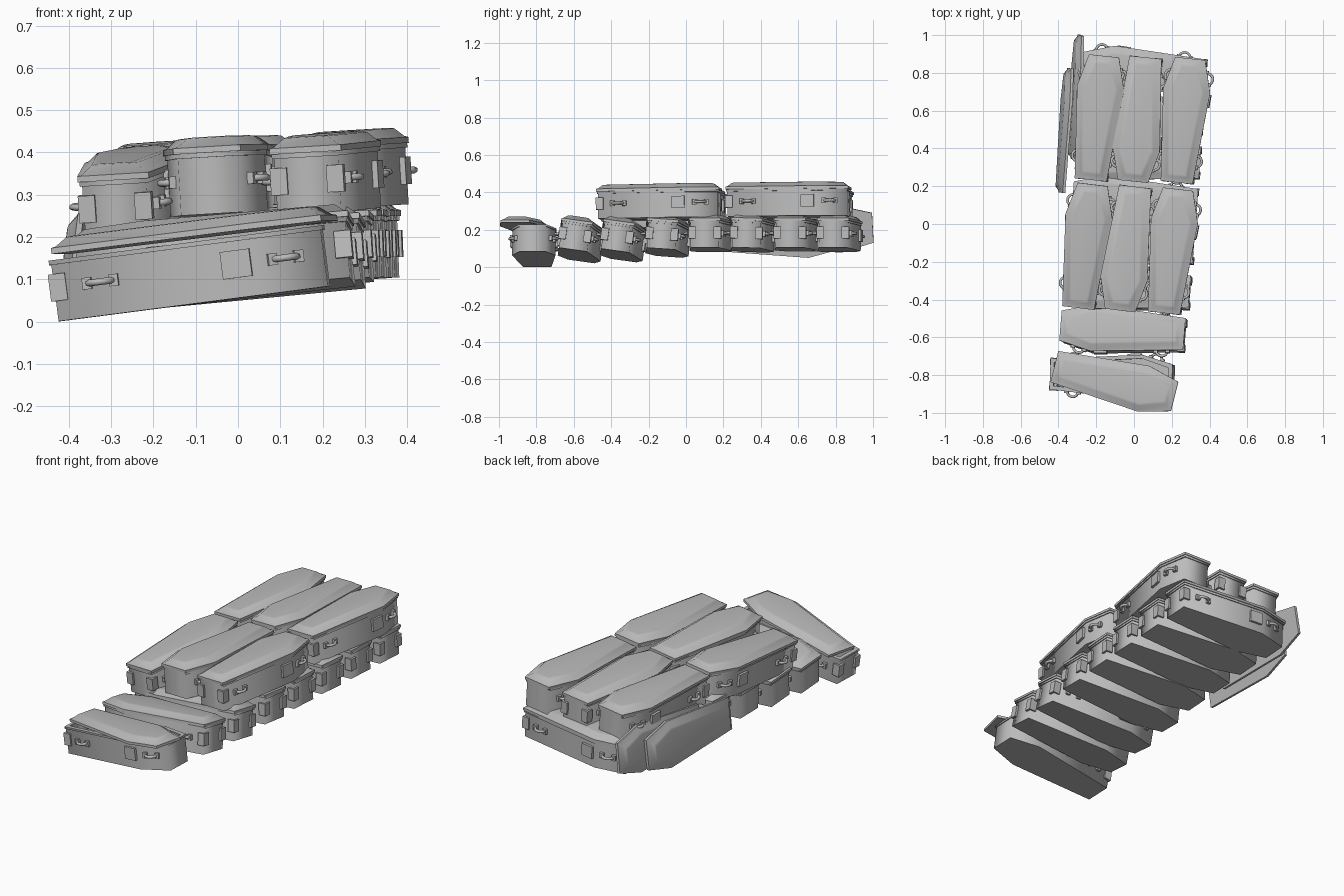
import bpy, bmesh, math
from mathutils import Vector, Matrix

cube = bpy.data.objects.get("Cube")
if cube:
    bpy.data.objects.remove(cube, do_unlink=True)

grey = bpy.data.materials.new("stone_grey")
grey.use_nodes = True
grey.diffuse_color = (0.5, 0.5, 0.5, 1)
grey.node_tree.nodes["Principled BSDF"].inputs["Base Color"].default_value = (0.5, 0.5, 0.5, 1)

LENGTH, SHOULDER = 0.66, 0.49
FOOT_W, SHOULDER_W, HEAD_W = 0.085, 0.125, 0.08
BODY_H = 0.145


def outline(d):
    """Six-sided coffin plan, foot at the origin and head along +x, inset by d."""
    half = [(d, FOOT_W - d), (SHOULDER, SHOULDER_W - d), (LENGTH - d, HEAD_W - d)]
    return [(x, -y) for x, y in half] + [(x, y) for x, y in reversed(half)]


def loft(bm, rings):
    """Join inset outlines (inset, z) into one closed skin."""
    loops = [[bm.verts.new((x, y, z)) for x, y in outline(d)] for d, z in rings]
    for a, b in zip(loops, loops[1:]):
        for i in range(len(a)):
            j = (i + 1) % len(a)
            bm.faces.new((a[i], a[j], b[j], b[i]))
    bm.faces.new(loops[0][::-1])
    bm.faces.new(loops[-1])


def block(bm, matrix, size):
    bmesh.ops.create_cube(bm, size=1, matrix=matrix @ Matrix.Diagonal((*size, 1)))


def handle(bm, matrix):
    """Two mounts and a half ring standing out along local -y."""
    for sx in (-1, 1):
        block(bm, matrix @ Matrix.Translation((sx * 0.032, -0.006, 0)), (0.022, 0.016, 0.028))
    turn = Matrix.Translation((0.03, 0, 0)) @ Matrix.Rotation(math.pi / 2, 4, 'X')
    ring = bmesh.ops.create_circle(bm, segments=6, radius=0.008, matrix=matrix @ turn)["verts"]
    edges = list({e for v in ring for e in v.link_edges})
    bmesh.ops.spin(bm, geom=ring + edges, cent=matrix.translation,
                   axis=matrix.to_3x3() @ Vector((0, 0, -1)), angle=math.pi,
                   steps=8, use_duplicate=False)


def side_frame(s, side):
    """Frame on a long side at distance s from the foot, with -y pointing outward."""
    if s < SHOULDER:
        x0, w0, x1, w1 = 0, FOOT_W, SHOULDER, SHOULDER_W
    else:
        x0, w0, x1, w1 = SHOULDER, SHOULDER_W, LENGTH, HEAD_W
    w = w0 + (w1 - w0) * (s - x0) / (x1 - x0) - 0.009
    slope = math.atan2(w1 - w0, x1 - x0) * side
    rot = Matrix.Rotation(slope + (math.pi if side > 0 else 0), 4, 'Z')
    return Matrix.Translation((s, side * w, 0.08)) @ rot


def finish(bm, name):
    bmesh.ops.recalc_face_normals(bm, faces=bm.faces[:])
    mesh = bpy.data.meshes.new(name)
    bm.to_mesh(mesh)
    bm.free()
    mesh.materials.append(grey)
    return mesh


# Coffin body: hollow box with lip, handles, side plates and foot corner plates
bm = bmesh.new()
loft(bm, [(0.009, 0), (0.009, 0.134), (0.004, 0.134), (0.004, BODY_H),
          (0.024, BODY_H), (0.024, 0.012)])
for side in (-1, 1):
    handle(bm, side_frame(0.12, side))
    handle(bm, side_frame(0.56, side))
    block(bm, side_frame(0.445, side), (0.07, 0.026, 0.065))
    block(bm, Matrix.Translation((0.018, side * 0.067, 0.08)), (0.04, 0.04, 0.064))
body_mesh = finish(bm, "coffin_body")

# Lid: thin rim and a raised panel with sloping edges
bm = bmesh.new()
loft(bm, [(0, 0), (0, 0.014), (0.01, 0.017), (0.032, 0.036), (0.045, 0.038)])
lid_mesh = finish(bm, "coffin_lid")


def place(mesh, name, foot, head, up=(0, 0, 1), lift=0.0):
    foot, head = Vector(foot), Vector(head)
    x = (head - foot).normalized()
    y = Vector(up).cross(x).normalized()
    z = x.cross(y)
    obj = bpy.data.objects.new(name, mesh)
    bpy.context.collection.objects.link(obj)
    rot = Matrix((x, y, z)).transposed().to_4x4()
    obj.matrix_world = Matrix.Translation(foot + z * lift) @ rot


def coffin(name, foot, head, up=(0, 0, 1)):
    place(body_mesh, name + "_body", foot, head, up)
    place(lid_mesh, name + "_lid", foot, head, up, BODY_H)


# Lower layer: front coffin with its lid knocked askew
place(body_mesh, "front_coffin_body", (-0.43, -0.795, 0), (0.225, -0.82, 0.085))
place(lid_mesh, "front_coffin_loose_lid", (-0.42, -0.755, 0.16), (0.21, -0.912, 0.238))

# Lower layer: coffins lying across, feet to the left (foot x, foot y, foot z, head z, roll)
rows = [
    (0.28, -0.605, 0.095, 0.03, 0.14),
    (0.305, -0.38, 0.09, 0.035, 0.14),
    (0.325, -0.135, 0.1, 0.055, 0.07),
    (0.34, 0.1, 0.105, 0.08, 0),
    (0.355, 0.32, 0.105, 0.08, 0.03),
    (0.37, 0.555, 0.105, 0.085, 0),
    (0.385, 0.785, 0.105, 0.08, 0),
]
for i, (fx, fy, fz, hz, roll) in enumerate(rows):
    coffin(f"lower_coffin_{i + 1}", (fx, fy, fz), (fx - 0.655, fy + 0.045, hz), (0, roll, 1))

# Upper layer: two rows of three, the middle ones reversed
lean = (-0.06, 0, 1)
uppers = [
    ("upper_front_right", (-0.285, -0.435, 0.19), (-0.21, 0.205, 0.235)),
    ("upper_front_middle", (0.015, 0.195, 0.25), (-0.065, -0.46, 0.255)),
    ("upper_front_left", (0.168, -0.47, 0.255), (0.24, 0.165, 0.265)),
    ("upper_back_right", (-0.22, 0.235, 0.235), (-0.15, 0.885, 0.245)),
    ("upper_back_middle", (0.07, 0.88, 0.25), (0.005, 0.235, 0.255)),
    ("upper_back_left", (0.235, 0.22, 0.267), (0.305, 0.86, 0.272)),
]
for name, foot, head in uppers:
    coffin(name, foot, head, lean)

# Spare lids leaning on edge against the pile
place(lid_mesh, "leaning_lid_outer", (-0.375, 0.165, 0.17), (-0.33, 0.815, 0.175), (-1, 0, 0.13))
place(lid_mesh, "leaning_lid_inner", (-0.31, 0.34, 0.18), (-0.275, 0.995, 0.21), (-1, 0, 0.13))

# Soft body corners, crisper lid edges
for mesh, angle in ((body_mesh, 88), (lid_mesh, 35)):
    bpy.ops.object.select_all(action='DESELECT')
    obj = next(o for o in bpy.context.collection.objects if o.data == mesh)
    obj.select_set(True)
    bpy.context.view_layer.objects.active = obj
    bpy.ops.object.shade_smooth_by_angle(angle=math.radians(angle))
